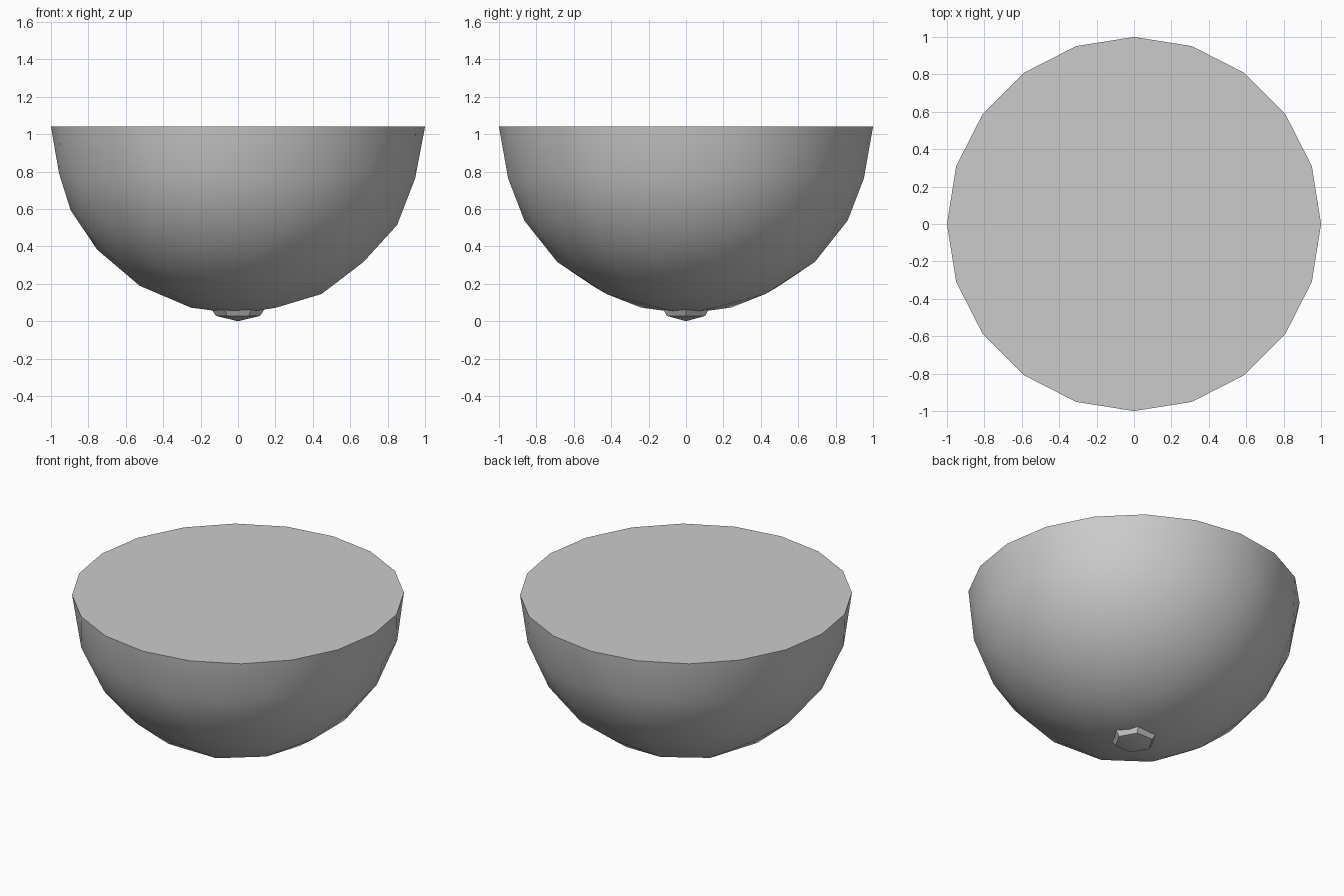
import bpy, bmesh, math

if "Cube" in bpy.data.objects:
    bpy.data.objects.remove(bpy.data.objects["Cube"])

CENTRE_Z = 1.04


def add_object(name, bm):
    bmesh.ops.recalc_face_normals(bm, faces=bm.faces)
    mesh = bpy.data.meshes.new(name)
    bm.to_mesh(mesh)
    bm.free()
    obj = bpy.data.objects.new(name, mesh)
    bpy.context.collection.objects.link(obj)
    bpy.ops.object.select_all(action='DESELECT')
    obj.select_set(True)
    bpy.context.view_layer.objects.active = obj
    bpy.ops.object.shade_smooth_by_angle(angle=math.radians(40))
    return obj


# Half-dome body: lower half of a faceted sphere, closed by a flat top
bm = bmesh.new()
bmesh.ops.create_icosphere(bm, subdivisions=3, radius=1.0)
bmesh.ops.delete(bm, geom=[v for v in bm.verts if v.co.z > 0.01], context='VERTS')
rim = [e for e in bm.edges if e.is_boundary]
bmesh.ops.contextual_create(bm, geom=rim)
bmesh.ops.translate(bm, verts=bm.verts, vec=(0, 0, CENTRE_Z))
add_object("half_dome", bm)

# Small six-sided knob underneath, tapering to a shallow point
bm = bmesh.new()
rings = []
for radius, z in ((0.14, 0.062), (0.118, 0.028)):
    rings.append([bm.verts.new((radius * math.cos(k * math.pi / 3),
                                radius * math.sin(k * math.pi / 3), z))
                  for k in range(6)])
tip = bm.verts.new((0, 0, 0))
upper, lower = rings
for k in range(6):
    n = (k + 1) % 6
    bm.faces.new((upper[k], lower[k], lower[n], upper[n]))
    bm.faces.new((lower[k], tip, lower[n]))
add_object("bottom_knob", bm)
